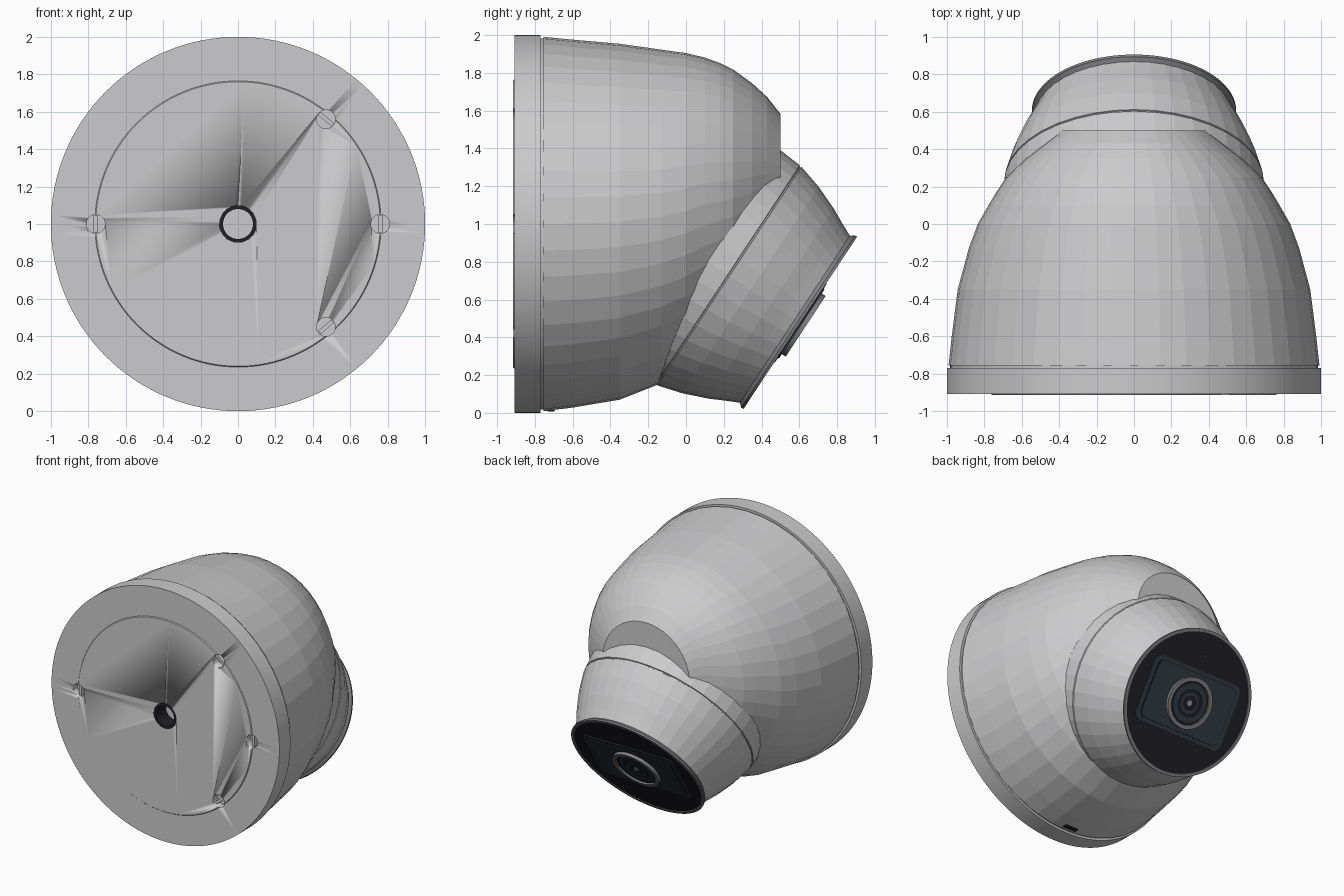
import bpy, bmesh, math
from mathutils import Matrix, Vector

if "Cube" in bpy.data.objects:
    bpy.data.objects.remove(bpy.data.objects["Cube"])


def material(name, rgb):
    m = bpy.data.materials.new(name)
    m.diffuse_color = (*rgb, 1)
    m.use_nodes = True
    m.node_tree.nodes["Principled BSDF"].inputs["Base Color"].default_value = m.diffuse_color
    return m


SHELL = material("shell_grey", (0.60, 0.60, 0.61))
TRIM = material("trim_grey", (0.22, 0.22, 0.23))
BLACK = material("glass_black", (0.016, 0.015, 0.021))
SLATE = material("slate_blue", (0.032, 0.046, 0.060))
GLINT = material("lens_glint", (0.30, 0.33, 0.36))

# Frame of the tilted eyeball: local +Y looks out of the lens
EYE = Matrix.Translation((0, 0.60, 0.48)) @ Matrix.Rotation(math.radians(-33.4), 4, 'X')
BACK = Matrix.Translation((0, 0, 1))


def finish(name, bm, mat, matrix, smooth=False):
    bmesh.ops.recalc_face_normals(bm, faces=bm.faces)
    bm.transform(matrix)
    mesh = bpy.data.meshes.new(name)
    bm.to_mesh(mesh)
    bm.free()
    mesh.materials.append(mat)
    ob = bpy.data.objects.new(name, mesh)
    bpy.context.collection.objects.link(ob)
    if smooth:
        bpy.ops.object.select_all(action='DESELECT')
        ob.select_set(True)
        bpy.context.view_layer.objects.active = ob
        bpy.ops.object.shade_smooth_by_angle(angle=math.radians(30))
    return ob


def lathe(name, stations, mat, matrix, seg=96, smooth=True, closed=False):
    """Rings (y, radius, z shift) joined along Y; capped, or looped back to the first."""
    bm = bmesh.new()
    rings = []
    for y, r, *dz in stations:
        s = dz[0] if dz else 0
        rings.append([bm.verts.new((r * math.sin(2 * math.pi * i / seg), y,
                                    s + r * math.cos(2 * math.pi * i / seg)))
                      for i in range(seg)])
    pairs = list(zip(rings, rings[1:]))
    if closed:
        pairs.append((rings[-1], rings[0]))
    else:
        bm.faces.new(rings[0])
        bm.faces.new(rings[-1])
    for a, b in pairs:
        for i in range(seg):
            j = (i + 1) % seg
            bm.faces.new((a[i], a[j], b[j], b[i]))
    return finish(name, bm, mat, matrix, smooth)


def disc(name, r, y0, y1, mat, matrix, seg=64):
    return lathe(name, [(y0, r), (y1, r)], mat, matrix, seg)


def ring(name, r0, r1, y0, y1, mat, matrix, seg=64):
    return lathe(name, [(y0, r0), (y1, r0), (y1, r1), (y0, r1)], mat, matrix, seg, closed=True)


def rounded_plate(name, w, h, rad, y0, y1, mat):
    """Rounded rectangle on the eye face."""
    bm = bmesh.new()
    pts = []
    for k, (sx, sz) in enumerate(((1, 1), (-1, 1), (-1, -1), (1, -1))):
        for i in range(7):
            a = math.pi / 2 * (k + i / 6)
            pts.append((sx * (w - rad) + rad * math.cos(a), sz * (h - rad) + rad * math.sin(a)))
    lo = [bm.verts.new((x, y0, z)) for x, z in pts]
    hi = [bm.verts.new((x, y1, z)) for x, z in pts]
    bm.faces.new(lo)
    bm.faces.new(hi)
    for i in range(len(pts)):
        j = (i + 1) % len(pts)
        bm.faces.new((lo[i], lo[j], hi[j], hi[i]))
    return finish(name, bm, mat, EYE)


# Mounting base with a slightly raised back plate
base = lathe("mounting_base", [(-0.915, 0.76), (-0.909, 0.765), (-0.909, 1.0), (-0.77, 1.0),
                               (-0.77, 0.982), (-0.74, 0.982)], SHELL, BACK, 128)

# Holes in the back: central cable hole and four screw holes
SCREWS = [(-0.76, 0.0), (0.76, 0.0), (0.47, 0.56), (0.47, -0.55)]
for x, z, r, depth in [(0, 0, 0.10, 0.13)] + [(x, z, 0.05, 0.06) for x, z in SCREWS]:
    cutter = disc("hole_cutter", r, -1.0, -0.915 + depth, SHELL, Matrix.Translation((x, 0, 1 + z)), 32)
    mod = base.modifiers.new("hole", 'BOOLEAN')
    mod.operation = 'DIFFERENCE'
    mod.solver = 'EXACT'
    mod.object = cutter
    bpy.context.view_layer.objects.active = base
    bpy.ops.object.modifier_apply(modifier=mod.name)
    bpy.data.objects.remove(cutter)
ring("cable_hole_liner", 0.08, 0.0995, -0.915, -0.79, BLACK, BACK, 48)

# Narrow web across each screw hole
for x, z in SCREWS:
    bm = bmesh.new()
    bmesh.ops.create_cube(bm, size=1, matrix=Matrix.Diagonal((0.022, 0.04, 0.094, 1)))
    finish("screw_hole_web", bm, SHELL, Matrix.Translation((x, -0.875, 1 + z))
           @ Matrix.Rotation(-math.atan2(z, x), 4, 'Y'))

# Faceted dome housing, leaning upward toward its flat nose
lathe("dome_housing", [(-0.755, 0.991, 0), (-0.6, 0.974, 0.002), (-0.35, 0.942, 0.012),
                       (-0.13, 0.883, 0.040), (0.0, 0.835, 0.070), (0.1, 0.778, 0.103),
                       (0.18, 0.730, 0.122), (0.25, 0.683, 0.135), (0.35, 0.578, 0.167),
                       (0.43, 0.472, 0.200), (0.5, 0.382, 0.200)],
      SHELL, BACK, 44, smooth=False)

# Small vent slot under the dome
bm = bmesh.new()
bmesh.ops.create_cube(bm, size=1, matrix=Matrix.Diagonal((0.11, 0.035, 0.009, 1)))
finish("vent_slot", bm, BLACK, Matrix.Translation((0, -0.715, 0.012)))

# Faceted eyeball with a fine seam, hidden part closing inside the dome
lathe("eyeball", [(-1.05, 0.40), (-0.85, 0.61), (-0.70, 0.685), (-0.58, 0.705), (-0.455, 0.695),
                  (-0.452, 0.687), (-0.446, 0.687), (-0.443, 0.693), (-0.31, 0.655),
                  (-0.18, 0.603), (-0.09, 0.558), (-0.025, 0.528)],
      SHELL, EYE, 40, smooth=False)

# Face rim and black glass
lathe("face_rim", [(-0.05, 0.515), (-0.03, 0.527), (-0.008, 0.546), (0.006, 0.546),
                   (0.006, 0.522), (-0.05, 0.50)], TRIM, EYE, 96, closed=True)
disc("face_glass", 0.523, -0.03, 0.002, BLACK, EYE, 96)

# Sensor panel in two steps
rounded_plate("sensor_panel", 0.40, 0.25, 0.06, 0.0, 0.009, SLATE)
rounded_plate("panel_outline", 0.365, 0.225, 0.05, 0.008, 0.011, BLACK)
rounded_plate("panel_inner", 0.358, 0.218, 0.048, 0.010, 0.016, SLATE)

# Lens: bright bezel with concentric dark rings
ring("lens_bezel", 0.162, 0.192, 0.0, 0.040, TRIM, EYE)
disc("lens_well", 0.164, 0.0, 0.026, BLACK, EYE)
ring("lens_outer_ring", 0.105, 0.145, 0.02, 0.032, SLATE, EYE)
ring("lens_inner_ring", 0.055, 0.080, 0.02, 0.030, SLATE, EYE)
disc("lens_pupil", 0.022, 0.02, 0.031, GLINT, EYE, 24)

# Tiny light sensor above the panel
disc("light_sensor", 0.010, 0.0, 0.005, SLATE, EYE @ Matrix.Translation((0, 0, 0.36)), 16)
